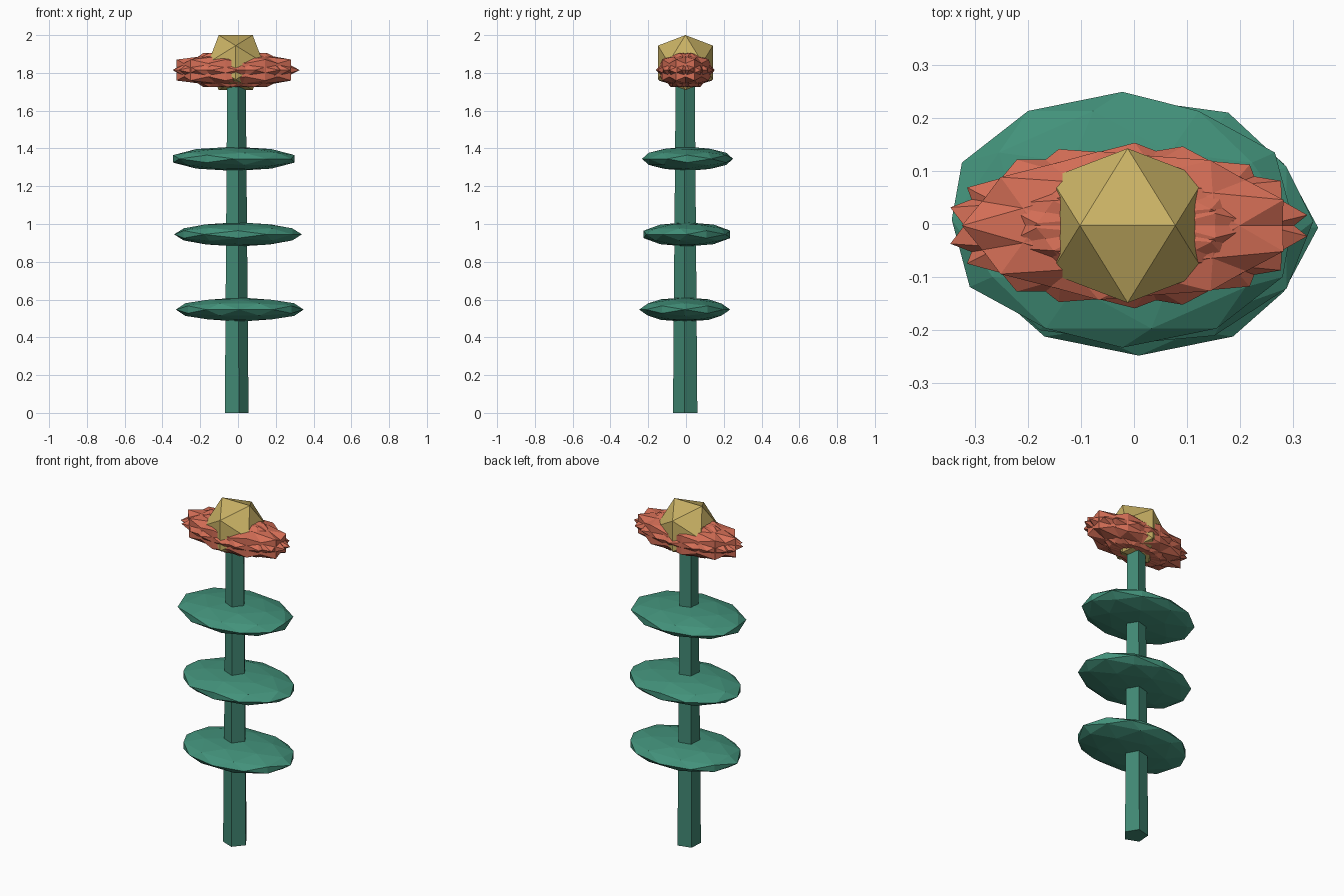
import bpy, bmesh, math
from itertools import product
from mathutils import Vector, Matrix

if "Cube" in bpy.data.objects:
    bpy.data.objects.remove(bpy.data.objects["Cube"])


def material(name, color):
    m = bpy.data.materials.new(name)
    m.diffuse_color = (*color, 1)
    m.use_nodes = True
    m.node_tree.nodes["Principled BSDF"].inputs["Base Color"].default_value = m.diffuse_color
    return m


STEM = material("stem_green", (0.052, 0.245, 0.17))
LEAF = material("leaf_green", (0.055, 0.285, 0.195))
RED = material("petal_red", (0.66, 0.156, 0.093))
GOLD = material("centre_gold", (0.59, 0.445, 0.13))


def add_object(name, bm, mat):
    bmesh.ops.recalc_face_normals(bm, faces=bm.faces[:])
    mesh = bpy.data.meshes.new(name)
    bm.to_mesh(mesh)
    bm.free()
    mesh.materials.append(mat)
    obj = bpy.data.objects.new(name, mesh)
    bpy.context.collection.objects.link(obj)


def ball(name, mat, centre, radii, turn=0, fine=False):
    """Icosahedron (or once-refined one), turned about z and then squashed."""
    seeds = [(0.5257, 0, 0.8507)]
    if fine:
        seeds += [(0, 0, 1), (0.309, 0.5, 0.809)]
    points = set()
    for s in seeds:
        for k in range(3):
            c = s[k:] + s[:k]
            for signs in product((1, -1), repeat=3):
                points.add(tuple(a * b + 0.0 for a, b in zip(c, signs)))
    spin = Matrix.Rotation(math.radians(turn), 3, 'Z')
    bm = bmesh.new()
    for p in sorted(points):
        bm.verts.new(spin @ Vector(p))
    bmesh.ops.convex_hull(bm, input=bm.verts[:])
    for v in bm.verts:
        v.co = Vector(a * r + c for a, r, c in zip(v.co, radii, centre))
    add_object(name, bm, mat)


CX, CY = -0.012, -0.003

# Five-sided tapered stem
bm = bmesh.new()
bmesh.ops.create_cone(bm, cap_ends=True, segments=5, radius1=0.068, radius2=0.053, depth=1.8)
first = max((v for v in bm.verts if v.co.z < 0), key=lambda v: v.co.x)
turn = math.radians(-4) - math.atan2(first.co.y, first.co.x)
bmesh.ops.rotate(bm, verts=bm.verts[:], matrix=Matrix.Rotation(turn, 3, 'Z'))
bmesh.ops.translate(bm, verts=bm.verts[:], vec=(CX, CY, 0.9))
add_object("stem", bm, STEM)

# Three flattened leaf discs, each turned differently
for i, (x, y, z, t) in enumerate([(0.009, -0.007, 0.547, 90),
                                  (0, 0.005, 0.945, 148.3),
                                  (-0.022, 0.008, 1.345, 121.7)]):
    ball(f"leaf_{i + 1}", LEAF, (x, y, z), (0.338, 0.241, 0.064), t, True)

# Overlapping ring of squashed petals, each pushed slightly outward
COUNT = 9
for i in range(COUNT):
    a = math.pi + 2 * math.pi * i / COUNT
    ball(f"petal_{i + 1}", RED,
         (CX + 0.042 * math.cos(a), CY + 0.018 * math.sin(a), 1.815),
         (0.318, 0.146, 0.106), math.degrees(a) + 90)

# Faceted flower centre
ball("flower_centre", GOLD, (CX, CY, 1.8545), (0.171, 0.171, 0.171))
